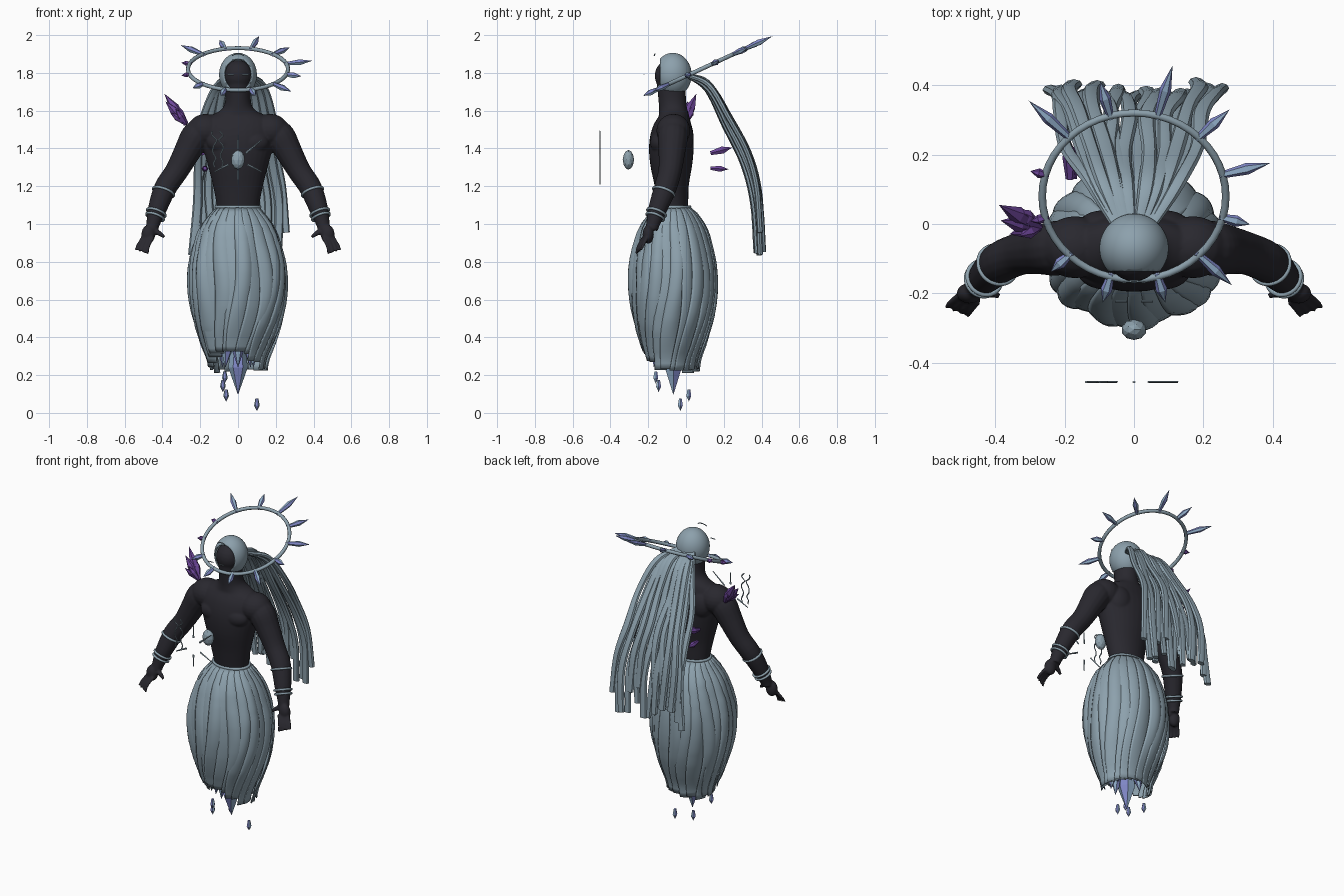
import bpy, bmesh, random
from math import sin, cos, pi, radians
from mathutils import Vector, Matrix

random.seed(4)
cube = bpy.data.objects.get("Cube")
if cube:
    bpy.data.objects.remove(cube)


def material(name, rgb):
    m = bpy.data.materials.new(name)
    m.use_nodes = True
    m.diffuse_color = (*rgb, 1)
    m.node_tree.nodes["Principled BSDF"].inputs["Base Color"].default_value = (*rgb, 1)
    return m


GREY = material("blue grey cloth", (0.265, 0.355, 0.415))
DARK = material("dark skin", (0.022, 0.021, 0.028))
BLUE = material("periwinkle crystal", (0.22, 0.25, 0.58))
PALE = material("steel crystal", (0.29, 0.43, 0.6))
PURPLE = material("purple crystal", (0.15, 0.06, 0.31))


def finish(name, bm, *mats, smooth=True):
    bmesh.ops.recalc_face_normals(bm, faces=bm.faces[:])
    mesh = bpy.data.meshes.new(name)
    bm.to_mesh(mesh)
    bm.free()
    ob = bpy.data.objects.new(name, mesh)
    bpy.context.collection.objects.link(ob)
    for m in mats:
        mesh.materials.append(m)
    if smooth:
        bpy.ops.object.select_all(action='DESELECT')
        ob.select_set(True)
        bpy.context.view_layer.objects.active = ob
        bpy.ops.object.shade_smooth_by_angle(angle=radians(40))
    return ob


def spline(pts, steps):
    """Smooth path through points of any dimension."""
    p = [Vector(q) for q in pts]
    p = [p[0] * 2 - p[1]] + p + [p[-1] * 2 - p[-2]]
    out = []
    for a, b, c, d in zip(p, p[1:], p[2:], p[3:]):
        for i in range(steps):
            t = i / steps
            out.append((b * 2 + (c - a) * t + (a * 2 - b * 5 + c * 4 - d) * t * t
                        + (b * 3 - a - c * 3 + d) * t ** 3) / 2)
    return out + [p[-2]]


def sweep(bm, pts, sides=12, steps=4, ref=(1, 0, 0)):
    """Tube through (x, y, z, half width, half depth) points."""
    path = spline(pts, steps)
    rings = []
    for i, q in enumerate(path):
        c = Vector(q[:3])
        t = (Vector(path[min(i + 1, len(path) - 1)][:3]) - Vector(path[max(i - 1, 0)][:3])).normalized()
        side = Vector(ref)
        side = (side - t * side.dot(t)).normalized()
        up = t.cross(side)
        rings.append([bm.verts.new(c + side * q[3] * cos(2 * pi * k / sides)
                                   + up * q[4] * sin(2 * pi * k / sides)) for k in range(sides)])
    for r, s in zip(rings, rings[1:]):
        for k in range(sides):
            n = (k + 1) % sides
            bm.faces.new((r[k], r[n], s[n], s[k]))
    bm.faces.new(rings[0][::-1])
    bm.faces.new(rings[-1])


def ball(bm, centre, radii, seg=24):
    bmesh.ops.create_uvsphere(bm, u_segments=seg, v_segments=seg // 2, radius=1,
                              matrix=Matrix.Translation(centre) @ Matrix.Diagonal((*radii, 1)))


def crystal(bm, base, tip, r, alternate=True):
    """Six-sided shard, widest past its middle, with alternating facets."""
    base, tip = Vector(base), Vector(tip)
    rot = (tip - base).to_track_quat('Z', 'Y')
    def ring(t, s):
        return [bm.verts.new(base.lerp(tip, t) + rot @ Vector((s * cos(k * pi / 3), s * sin(k * pi / 3), 0)))
                for k in range(6)]
    a, b, end = ring(0, r * .55), ring(.55, r), bm.verts.new(tip)
    bm.faces.new(a)
    for k in range(6):
        n = (k + 1) % 6
        for f in (bm.faces.new((a[k], a[n], b[n], b[k])), bm.faces.new((b[k], b[n], end))):
            f.material_index = k % 2 if alternate else 0


def hoop(name, centre, normal, radius, tube, squash=1):
    bpy.ops.mesh.primitive_torus_add(major_segments=48, minor_segments=8, major_radius=radius, minor_radius=tube,
                                     location=centre, rotation=Vector(normal).to_track_quat('Z', 'Y').to_euler())
    ob = bpy.context.object
    ob.name = name
    ob.scale.y = squash
    ob.data.materials.append(GREY)
    bpy.ops.object.shade_smooth()


# Body: torso, neck, face, arms and hands fused into one skin
bm = bmesh.new()
sweep(bm, [(0, -.067, 1.04, .11, .075), (0, -.068, 1.1, .113, .08), (0, -.075, 1.2, .132, .09),
           (0, -.078, 1.32, .162, .112), (0, -.077, 1.42, .19, .118), (0, -.07, 1.5, .2, .108),
           (0, -.065, 1.56, .17, .085), (0, -.068, 1.6, .095, .075), (0, -.072, 1.65, .068, .073),
           (0, -.08, 1.75, .068, .075)], sides=32)
ball(bm, (0, -.088, 1.785), (.078, .078, .083))
for s in (-1, 1):
    ball(bm, (s * .08, -.135, 1.43), (.085, .055, .06))
    ball(bm, (s * .09, -.02, 1.46), (.08, .06, .09))
    ball(bm, (s * .17, -.067, 1.495), (.1, .09, .088))
    sweep(bm, [(s * x, y, z, r, r) for x, y, z, r in (
        (.19, -.067, 1.5, .07), (.225, -.07, 1.46, .08), (.27, -.075, 1.38, .071), (.325, -.085, 1.28, .062),
        (.385, -.11, 1.19, .06), (.427, -.15, 1.08, .05), (.45, -.175, 1.0, .036), (.455, -.182, .97, .034))], 16)
    ball(bm, (s * .475, -.2, .945), (.037, .03, .05))
    for k in range(4):
        x = .54 - .02 * k
        sweep(bm, [(s * (.502 - .017 * k), -.205 - .006 * k, .93, .011, .011),
                   (s * (x - .008), -.228 - .008 * k, .885, .0085, .0085),
                   (s * x, -.24 - .008 * k, .86 - .006 * k, .0075, .0075)], 8)
    sweep(bm, [(s * .455, -.19, .97, .018, .018), (s * .415, -.2, .95, .014, .014),
               (s * .39, -.207, .93, .009, .009)], 8)
body = finish("body", bm, DARK)
mod = body.modifiers.new("fuse", 'REMESH')
mod.mode, mod.voxel_size, mod.use_smooth_shade = 'VOXEL', .0055, True
mod = body.modifiers.new("soften", 'SMOOTH')
mod.factor, mod.iterations = .5, 7

# Hood with an open front, its short trim and the floating eye bars
bm = bmesh.new()
ball(bm, (0, -.07, 1.79), (.1, .1, .116), 48)
bmesh.ops.bisect_plane(bm, geom=bm.verts[:] + bm.edges[:] + bm.faces[:], plane_co=(0, -.137, 0),
                       plane_no=(0, -1, 0), clear_outer=True)
hood = finish("hood", bm, GREY)
hood.modifiers.new("thickness", 'SOLIDIFY').thickness = .008
bm = bmesh.new()
sweep(bm, [(.05 * cos(a), -.18 + .015 * sin(a), 1.86 + .04 * sin(a), .003, .003)
           for a in (radians(d) for d in range(50, 131, 20))], 6, ref=(0, 1, 0))
for s in (-1, 1):
    sweep(bm, [(s * .02, -.223, 1.79, .003, .003), (s * .055, -.223, 1.79, .003, .003)], 4, 1, (0, 1, 0))
finish("hood_trim", bm, GREY)

# Hair: a fan of long wavy locks
bm = bmesh.new()
LOCKS = 17
for i in range(LOCKS):
    s = 2 * i / (LOCKS - 1) - 1
    wave, lift = random.uniform(0, 6), random.uniform(-.016, .016) - .015 * (1 - s * s)
    cut = random.uniform(0, .2) * (1 - abs(s) ** 4) + (.12 if i == LOCKS - 1 else 0)
    pts = []
    for k, (x, y, z) in enumerate(((.055, 0, 1.79), (.125, .125, 1.71), (.185, .23, 1.52),
                                   (.21, .33, 1.31), (.23, .382, 1.1), (.24, .4, .835))):
        w = .013 if k == 0 else random.uniform(.019, .026)
        pts.append((s * x + .016 * sin(wave + k * 1.6) * min(k, 3) / 3, y + lift * min(k, 2) / 2,
                    z + cut * k / 5, w, .011 if k == 0 else .015))
    sweep(bm, pts, 8, 5)
finish("hair", bm, GREY)

# Skirt: overlapping swirling cloth panels over a lining
PROFILE = [(r, z, 0) for r, z in ((.113, 1.09), (.183, 1.0), (.219, .9), (.244, .77), (.247, .62),
                                 (.228, .48), (.192, .36), (.162, .28), (.15, .2))]
CURVE = spline(PROFILE, 12)


def skirt_radius(z):
    return min(CURVE, key=lambda p: abs(p[1] - z))[0]


def skirt_point(angle, r, z):
    return (r * sin(angle), -.067 - r * cos(angle) * (.77 if z > 1.08 else .89), z)


bm = bmesh.new()
PANELS, ROWS, COLS = 24, 28, 8
for k in range(PANELS):
    mid = 2 * pi * (k + .5) / PANELS - pi
    hem = .21 + .1 * max(0, cos(mid)) + random.uniform(0, .025)
    phase, bulge = random.uniform(-.9, .9), random.uniform(.05, .13)
    grid = []
    for j in range(ROWS + 1):
        v = j / ROWS
        z = 1.09 + (hem - 1.09) * v
        base = skirt_radius(z)
        row = []
        for i in range(COLS + 1):
            u = i / COLS
            a = mid - .2 * sin(mid) * v ** 2 + (u - .5) * 2 * pi / PANELS * 1.9 + .2 * sin(4.5 * v + phase) * v
            r = base * (1.03 - .13 * u + (bulge * sin(pi * u) + .025 * sin(7 * a + 3 * v)) * sin(pi * min(1, v + .1)))
            row.append(bm.verts.new(skirt_point(a, r, z)))
        grid.append(row)
    for p, q in zip(grid, grid[1:]):
        for i in range(COLS):
            bm.faces.new((p[i], p[i + 1], q[i + 1], q[i]))
skirt = finish("skirt_panels", bm, GREY)
skirt.modifiers.new("thickness", 'SOLIDIFY').thickness = .006
bm = bmesh.new()
sweep(bm, [(0, -.067, z, r * .92, r * .81) for r, z, _ in PROFILE[:7]], 40)
finish("skirt_lining", bm, GREY)
hoop("waistband", (0, -.067, 1.09), (0, 0, 1), .115, .009, .77)

# Bracelets
for s, side in ((1, "left"), (-1, "right")):
    along = (s * .04, -.04, -.11)
    for label, x, y, z, r in (("elbow", .394, -.118, 1.17, .058), ("upper_wrist", .432, -.156, 1.06, .051),
                              ("lower_wrist", .439, -.163, 1.038, .048)):
        hoop(f"{side}_{label}_band", (s * x, y, z), along, r, .007)

# Tilted halo with crystal rays
tilt = Matrix.Translation((0, .08, 1.82)) @ Matrix.Rotation(radians(24.8), 4, 'X')
hoop("halo", (0, .08, 1.82), tilt.to_3x3() @ Vector((0, 0, 1)), .265, .011)
rays, dark_rays = bmesh.new(), bmesh.new()
LENGTHS = (.407, .39, .43, .38, .43, .31, .31, .34, .35, .35, .4, .347)
for k, reach in enumerate(LENGTHS):
    a = radians(15 + 30 * k)
    d = Vector((cos(a), sin(a), 0))
    violet = k in (5, 6)
    crystal(dark_rays if violet else rays, tilt @ (d * .255), tilt @ (d * reach), .014 if violet else .017, not violet)
finish("halo_rays", rays, BLUE, PALE, smooth=False)

# Purple shards on the right shoulder and behind the back
for tip, r in (((-.39, .055, 1.69), .026), ((-.385, .01, 1.65), .025), ((-.345, .045, 1.64), .024),
               ((-.33, -.035, 1.61), .02), ((-.36, -.03, 1.59), .018)):
    crystal(dark_rays, (-.275, -.01, 1.53), tip, r, False)
crystal(dark_rays, (-.185, .13, 1.375), (-.185, .245, 1.405), .022, False)
crystal(dark_rays, (-.175, .13, 1.295), (-.175, .225, 1.29), .018, False)
finish("purple_shards", dark_rays, PURPLE, smooth=False)

# Crystals under the skirt and drifting fragments
bm = bmesh.new()
crystal(bm, (0, -.067, .42), (0, -.067, .095), .052)
for k in range(7):
    a = 2 * pi * k / 7
    crystal(bm, (.07 * sin(a), -.07 - .08 * cos(a), .42), (.085 * sin(a), -.07 - .1 * cos(a), .24), .028)
for x, y, z in ((-.07, -.16, .19), (-.08, -.145, .145), (-.063, .015, .095), (.1, -.03, .045)):
    crystal(bm, (x, y, z + .03), (x, y, z - .035), .015)
finish("lower_crystals", bm, BLUE, PALE, smooth=False)

# Chest gem with floating spokes and wavy threads
bm = bmesh.new()
bmesh.ops.create_icosphere(bm, subdivisions=2, radius=1,
                           matrix=Matrix.Translation((0, -.305, 1.34)) @ Matrix.Diagonal((.037, .03, .052, 1)))
finish("chest_gem", bm, GREY, smooth=False)
bm = bmesh.new()
for deg, reach in ((90, .13), (-90, .13), (40, .165), (-27, .14), (207, .14)):
    a = radians(deg)
    sweep(bm, [(r * cos(a), -.456, 1.34 + r * sin(a), .003, w) for r, w in ((.055, .006), (reach, .003))],
          4, 1, (0, 1, 0))
for x in (-.125, -.09):
    sweep(bm, [(x + random.uniform(-.015, .015), -.456, 1.3 + .024 * k, .003, .004) for k in range(9)],
          4, 2, (0, 1, 0))
finish("chest_spokes", bm, GREY)
